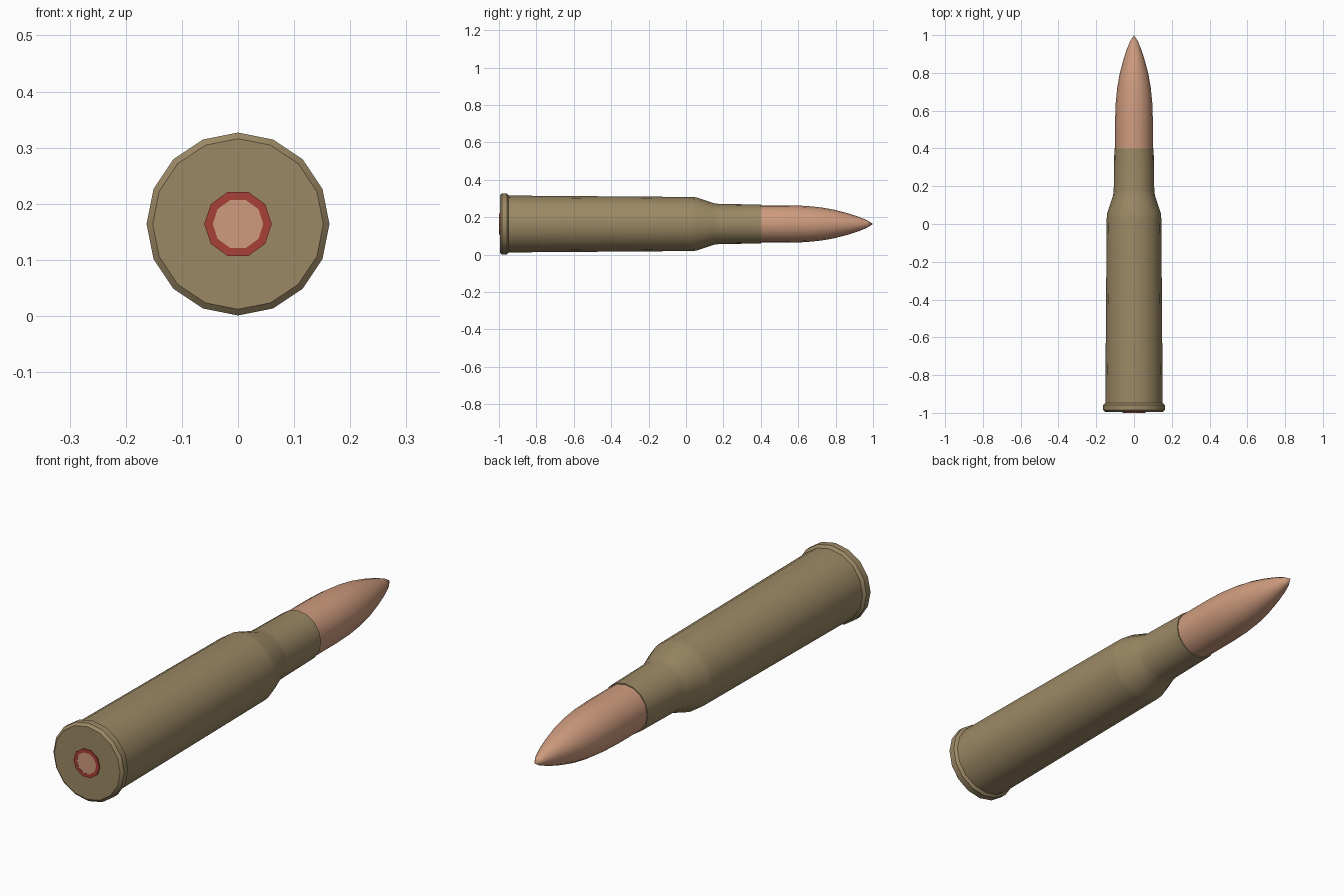
import bpy, bmesh, math

if "Cube" in bpy.data.objects:
    bpy.data.objects.remove(bpy.data.objects["Cube"])

AXIS_Z = 0.164


def material(name, rgb):
    m = bpy.data.materials.new(name)
    m.diffuse_color = (*rgb, 1)
    m.use_nodes = True
    m.node_tree.nodes["Principled BSDF"].inputs["Base Color"].default_value = m.diffuse_color
    return m


def lathe(name, profile, sides, phase, mat):
    """Spin (y, radius) points about the lengthwise axis; radius 0 makes a pole."""
    bm = bmesh.new()
    rings = []
    for y, r in profile:
        if r == 0:
            rings.append([bm.verts.new((0, y, AXIS_Z))] * sides)
            continue
        rings.append([bm.verts.new((r * math.cos(a), y, AXIS_Z + r * math.sin(a)))
                      for a in (phase + math.tau * i / sides for i in range(sides))])
    for a, b in zip(rings, rings[1:]):
        for i in range(sides):
            j = (i + 1) % sides
            bm.faces.new(dict.fromkeys((a[i], a[j], b[j], b[i])))
    bmesh.ops.recalc_face_normals(bm, faces=bm.faces)
    mesh = bpy.data.meshes.new(name)
    bm.to_mesh(mesh)
    bm.free()
    mesh.materials.append(mat)
    ob = bpy.data.objects.new(name, mesh)
    bpy.context.collection.objects.link(ob)
    bpy.ops.object.select_all(action='DESELECT')
    ob.select_set(True)
    bpy.context.view_layer.objects.active = ob
    bpy.ops.object.shade_smooth_by_angle(angle=math.radians(30))
    return ob


brass = material("brass", (0.33, 0.25, 0.13))
copper = material("copper", (0.62, 0.33, 0.21))
red = material("red_sealant", (0.40, 0.05, 0.04))

# Casing: base, chamfered rim, tapered body, shoulder, neck and inner lip
lathe("casing", [(-0.995, 0), (-0.995, 0.152), (-0.985, 0.163), (-0.958, 0.163),
                 (-0.948, 0.152), (0.03, 0.1445), (0.055, 0.1425), (0.15, 0.111),
                 (0.175, 0.1075), (0.40, 0.104), (0.40, 0.099)],
      16, math.pi / 2, brass)

# Bullet: seated in the neck, curved to a short conical tip
lathe("bullet", [(0.36, 0.1), (0.55, 0.1), (0.64, 0.097), (0.72, 0.089),
                 (0.79, 0.077), (0.86, 0.059), (0.92, 0.040),
                 (0.967, 0.021), (1.0, 0)],
      16, math.pi / 2, copper)

# Primer: red ring with a copper cap inside
lathe("primer_ring", [(-0.99, 0.060), (-1.0, 0.060), (-1.0, 0.045), (-0.997, 0.045)],
      10, 0, red)
lathe("primer_cap", [(-0.99, 0.045), (-0.999, 0.045), (-0.999, 0)], 10, 0, copper)
